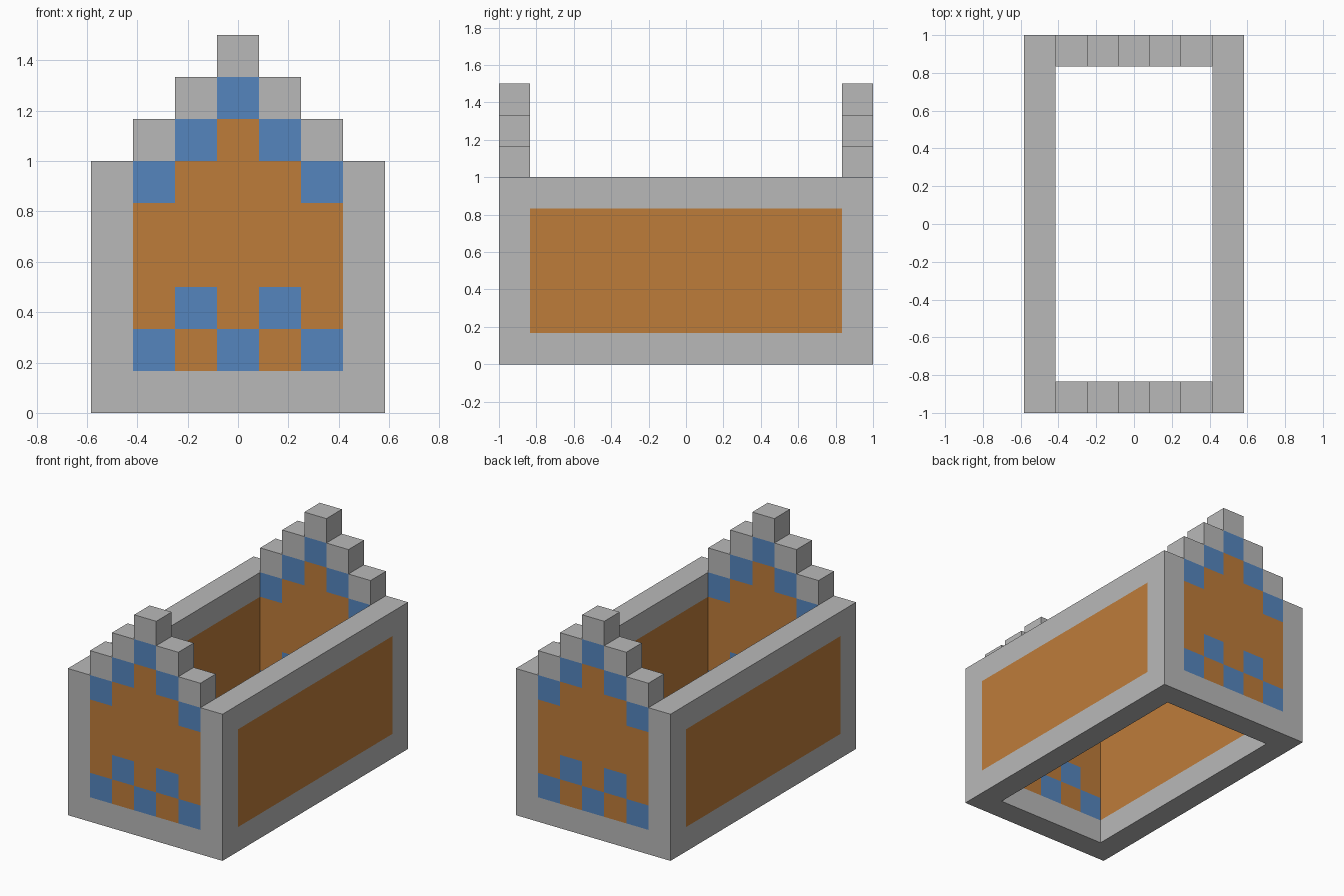
import bpy, bmesh, math
from mathutils import Vector

cube = bpy.data.objects.get("Cube")
if cube:
    bpy.data.objects.remove(cube, do_unlink=True)

U = 1 / 6            # one block
GREY, ORANGE, BLUE = 0, 1, 2


def material(name, rgb):
    m = bpy.data.materials.new(name)
    m.use_nodes = True
    m.diffuse_color = (*rgb, 1)
    bsdf = m.node_tree.nodes["Principled BSDF"]
    bsdf.inputs["Base Color"].default_value = (*rgb, 1)
    bsdf.inputs["Roughness"].default_value = 0.8
    return m


MATERIALS = [material("stone_grey", (0.485, 0.485, 0.485)),
             material("clay_orange", (0.515, 0.202, 0.042)),
             material("tile_blue", (0.091, 0.235, 0.515))]


def build_wall(name, profile, depth, cuts, rule):
    """Extrude a profile (in blocks), slice it along the cuts, colour faces by rule."""
    bm = bmesh.new()
    face = bm.faces.new([bm.verts.new(Vector(p) * U) for p in profile])
    ext = bmesh.ops.extrude_face_region(bm, geom=[face])
    moved = [v for v in ext["geom"] if isinstance(v, bmesh.types.BMVert)]
    bmesh.ops.translate(bm, verts=moved, vec=Vector(depth) * U)
    bmesh.ops.recalc_face_normals(bm, faces=bm.faces)
    for axis, values in cuts.items():
        normal = Vector([i == axis for i in range(3)])
        for value in values:
            bmesh.ops.bisect_plane(bm, geom=bm.verts[:] + bm.edges[:] + bm.faces[:],
                                   dist=1e-5, plane_co=normal * value * U, plane_no=normal)
    bm.normal_update()
    for f in bm.faces:
        f.material_index = rule(f.calc_center_median() / U, f.normal)
    mesh = bpy.data.meshes.new(name)
    bm.to_mesh(mesh)
    bm.free()
    for m in MATERIALS:
        mesh.materials.append(m)
    obj = bpy.data.objects.new(name, mesh)
    bpy.context.collection.objects.link(obj)


def gable_colour(c, n):
    # Grey border, blue stair line under the coping, blue checker at the foot
    if abs(n.y) < 0.5:
        return GREY
    col, row = abs(round(c.x)), math.floor(c.z)
    if row == 0 or row == 8 - col:
        return GREY
    if row == 7 - col or row == 1 + col % 2:
        return BLUE
    return ORANGE


def side_colour(c, n):
    # Orange panel framed in grey on both faces
    return ORANGE if abs(n.x) > 0.5 and abs(c.y) < 5 and 1 < c.z < 5 else GREY


# Stepped gable outline
steps = []
for col in range(-2, 3):
    top = 9 - abs(col)
    steps += [(col - 0.5, top), (col + 0.5, top)]
outline = [(-2.5, 0)] + steps + [(2.5, 0)]

for name, y in (("front_gable", -6), ("back_gable", 5)):
    build_wall(name, [(x, y, z) for x, z in outline], (0, 1, 0),
               {0: (-1.5, -0.5, 0.5, 1.5), 2: range(1, 9)}, gable_colour)

# Long side walls
for name, x in (("right_wall", -3.5), ("left_wall", 2.5)):
    build_wall(name, [(x, -6, 0), (x, 6, 0), (x, 6, 6), (x, -6, 6)], (1, 0, 0),
               {1: (-5, 5), 2: (1, 5)}, side_colour)
